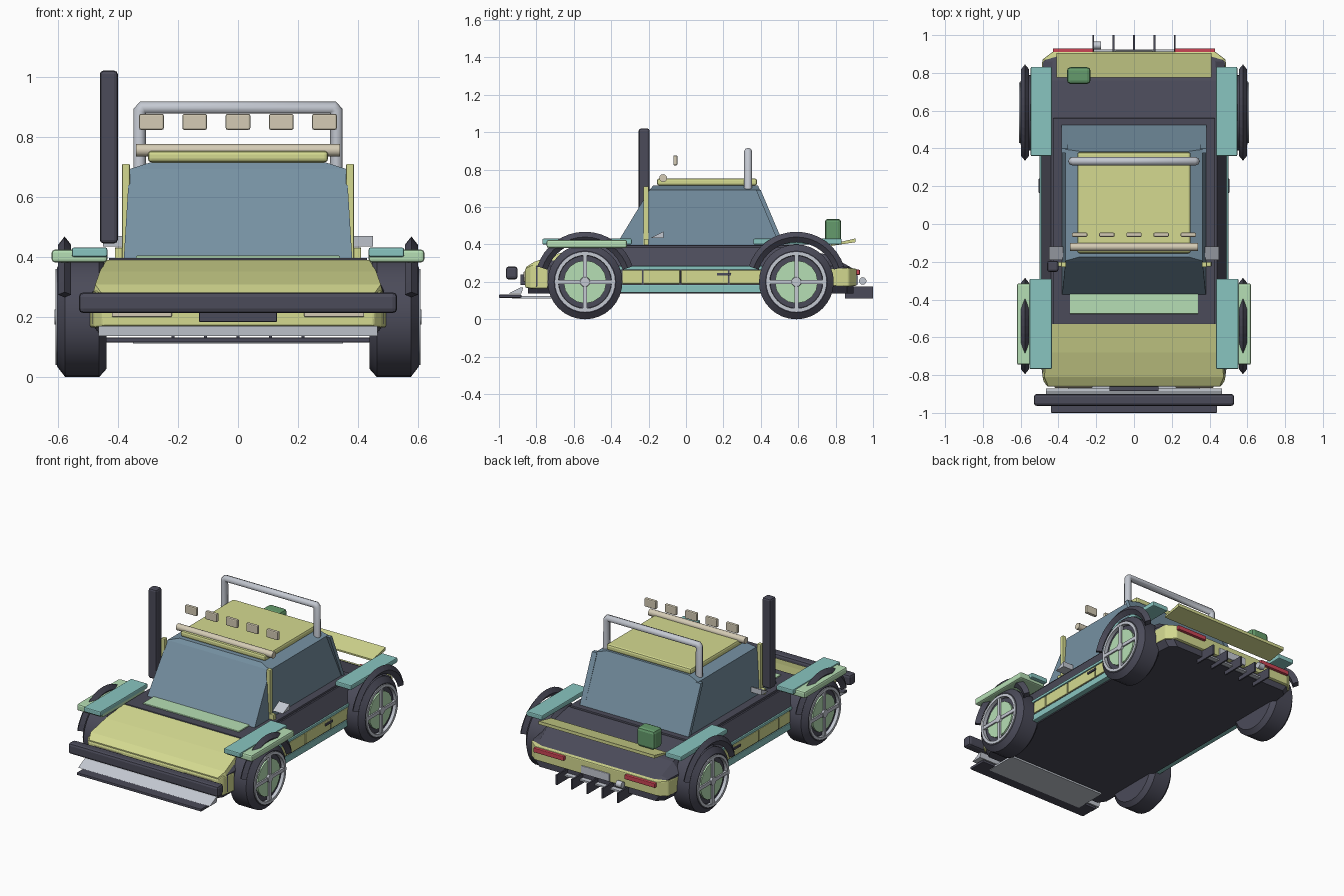
import bpy, bmesh
from math import sin, cos, pi, radians
from mathutils import Vector

if "Cube" in bpy.data.objects:
    bpy.data.objects.remove(bpy.data.objects["Cube"])

COL = dict(yellow=(.66, .70, .28), dark=(.07, .07, .10), glass=(.18, .28, .36),
           teal=(.25, .56, .53), green=(.47, .74, .46), tan=(.66, .60, .46),
           metal=(.55, .58, .64), red=(.6, .06, .09), can=(.13, .33, .15))
MAT = {}
for k, c in COL.items():
    MAT[k] = bpy.data.materials.new(k)
    MAT[k].diffuse_color = (*c, 1)


def finish(name, bm, mat, bevel=0, smooth=False):
    bmesh.ops.recalc_face_normals(bm, faces=bm.faces)
    me = bpy.data.meshes.new(name)
    bm.to_mesh(me)
    bm.free()
    ob = bpy.data.objects.new(name, me)
    bpy.context.collection.objects.link(ob)
    me.materials.append(MAT[mat])
    if bevel:
        m = ob.modifiers.new("bevel", "BEVEL")
        m.width, m.segments = bevel, 2
    if smooth:
        bpy.context.view_layer.objects.active = ob
        ob.select_set(True)
        bpy.ops.object.shade_smooth_by_angle(angle=radians(35))
        ob.select_set(False)
    return ob


def loft(name, rings, mat, bevel=0, smooth=False):
    """Skin closed rings of points and cap both ends."""
    bm = bmesh.new()
    vs = [[bm.verts.new(p) for p in r] for r in rings]
    n = len(rings[0])
    for a, b in zip(vs, vs[1:]):
        for i in range(n):
            bm.faces.new((a[i], a[(i + 1) % n], b[(i + 1) % n], b[i]))
    bm.faces.new(vs[0])
    bm.faces.new(vs[-1])
    return finish(name, bm, mat, bevel, smooth)


def box(name, x, y, z, mat, bevel=.004):
    """Box from (min, max) pairs."""
    rings = [[(x[0], y[0], h), (x[1], y[0], h), (x[1], y[1], h), (x[0], y[1], h)] for h in z]
    return loft(name, rings, mat, bevel)


def pair(name, x, y, z, mat, bevel=.004):
    box(name + "_right", x, y, z, mat, bevel)
    box(name + "_left", (-x[1], -x[0]), y, z, mat, bevel)


def sections(name, secs, mat, bevel=0):
    """Body skin: each section is y plus a right-hand half profile of (x, z)."""
    return loft(name, [[(x, y, z) for x, z in p] + [(-x, y, z) for x, z in reversed(p)]
                       for y, p in secs], mat, bevel)


def lathe(name, centre, prof, mat, seg=32):
    """Profile of (x, radius) spun about the x axis."""
    cx, cy, cz = centre
    return loft(name, [[(cx + x, cy + r * sin(2 * pi * i / seg), cz - r * cos(2 * pi * i / seg))
                        for i in range(seg)] for x, r in prof], mat, 0, True)


# hull: dark tub with sloping shoulders
def hull_sec(y, w, zt, zb=.137, shoulder=.285):
    return y, [(w - .03, zb), (w, zb + .04), (w, min(shoulder, zt - .01)), (w - .05, zt)]

sections("hull", [hull_sec(-.845, .455, .27), hull_sec(-.80, .485, .295), hull_sec(-.53, .49, .382),
                  hull_sec(.56, .49, .385), hull_sec(.76, .49, .345), hull_sec(.86, .48, .29),
                  hull_sec(.895, .44, .27)], "dark")
box("cabin_ledge", (-.43, .43), (-.53, .56), (.36, .397), "dark")

# nose and hood
sections("nose", [(-.86, [(.45, .17), (.46, .27)]), (-.83, [(.48, .165), (.48, .287)]),
                  (-.74, [(.493, .165), (.493, .28)])], "yellow", .006)
sections("hood", [(-.855, [(.46, .26), (.455, .28)]), (-.81, [(.485, .27), (.475, .308)]),
                  (-.68, [(.47, .32), (.46, .352)]), (-.53, [(.45, .37), (.438, .390)])], "yellow")
box("cowl", (-.34, .34), (-.476, -.36), (.39, .404), "green")

# tail
sections("tail", [(.74, [(.493, .18), (.493, .27)]), (.87, [(.485, .175), (.485, .275)]),
                  (.912, [(.43, .18), (.43, .27)])], "yellow", .006)
sections("spoiler", [(.775, [(.41, .392), (.41, .402)]), (.905, [(.41, .412), (.41, .432)])], "yellow")
pair("tail_light", (.215, .43), (.90, .93), (.237, .265), "red")
box("rear_plate", (-.10, .10), (.90, .92), (.185, .235), "metal")
lathe("exhaust", (-.195, .945, .205), [(-.02, .02), (.02, .02)], "metal", 12)
for i in range(5):
    x = (i - 2) * .108
    box(f"diffuser_fin_{i}", (x - .005, x + .005), (.85, 1.0), (.112, .176), "dark", 0)
box("diffuser_plate", (-.215, .215), (.85, .925), (.14, .15), "metal", 0)

# greenhouse and roof
loft("glass_cabin", [[(s * x, y, z) for s, y in ((-1, a), (1, a), (1, b), (-1, b))]
                     for x, a, b, z in ((.38, -.375, .525, .395), (.362, -.195, .395, .692),
                                        (.29, -.175, .385, .715))], "glass")
box("roof", (-.30, .30), (-.155, .38), (.715, .753), "yellow", .012)
pair("door_pillar", (.36, .386), (-.228, -.2), (.39, .71), "yellow")
pair("pillar_foot", (.36, .41), (-.225, -.20), (.39, .43), "yellow")
for s, side in ((1, "right"), (-1, "left")):
    loft(f"mirror_{side}", [[(s * x, -.19, .435), (s * x, -.12, .435), (s * x, -.12, .47)]
                            for x in (.375, .45)], "metal")
    # rear pillar along the back glass edge
    loft(f"rear_pillar_{side}", [[(s * .385, y, z), (s * .385, y + .025, z),
                                  (s * .35, y + .025, z), (s * .35, y, z)]
                                 for y, z in ((.50, .395), (.375, .69))], "glass")

# roof light bar and floating lamps
lathe("light_bar", (0, -.122, .755), [(-.34, .021), (.34, .021)], "tan", 12)
for i in range(5):
    x = (i - 2) * .144
    box(f"roof_lamp_{i}", (x - .041, x + .041), (-.068, -.046), (.823, .876), "tan", .006)

# roll hoop
cu = bpy.data.curves.new("roll_hoop", "CURVE")
cu.dimensions = "3D"
cu.bevel_depth, cu.bevel_resolution = .022, 2
cu.use_fill_caps = True
sp = cu.splines.new("POLY")
path = [(-.327, .53), (-.327, .885), (-.317, .897), (.317, .897), (.327, .885), (.327, .53)]
sp.points.add(len(path) - 1)
for p, (x, z) in zip(sp.points, path):
    p.co = (x, .332, z, 1)
cu.materials.append(MAT["metal"])
bpy.context.collection.objects.link(bpy.data.objects.new("roll_hoop", cu))

# snorkel and fuel can
box("snorkel", (-.46, -.40), (-.253, -.195), (.445, 1.02), "dark", .012)
box("fuel_can", (-.355, -.23), (.742, .83), (.415, .537), "can", .018)

# bumper, lamps, splitter
box("bull_bar", (-.53, .53), (-.963, -.90), (.213, .282), "dark", .015)
pair("headlight", (.22, .42), (-.868, -.84), (.20, .255), "tan")
box("front_plate", (-.13, .13), (-.885, -.85), (.183, .24), "dark")
box("splitter", (-.44, .44), (-1.0, -.88), (.115, .132), "dark")
box("skid_plate", (-.35, .35), (-.93, -.72), (.112, .124), "metal", 0)
loft("splitter_blade", [[(x, -.95, .137), (x, -.88, .137), (x, -.87, .17), (x, -.885, .17)]
                        for x in (-.465, .465)], "metal")

# side trim: doors, belt and sill
for i, (a, b) in enumerate(((-.34, -.235), (-.228, -.033), (-.026, .225), (.232, .41))):
    pair(f"door_panel_{i}", (.47, .498), (a, b), (.19, .263), "yellow")
pair("belt_strip", (.47, .5), (-.36, .42), (.266, .284), "teal")
pair("sill", (.45, .497), (-.38, .43), (.142, .184), "teal")
pair("door_handle", (.49, .505), (.165, .24), (.233, .247), "dark", .002)

# fenders
pair("front_fender", (.435, .62), (-.745, -.315), (.382, .424), "green", .01)
pair("front_fender_cap", (.435, .553), (-.768, -.29), (.40, .431), "teal", .006)
pair("rear_fender_cap", (.435, .547), (.36, .832), (.40, .431), "teal", .006)

# wheels and arches
for end, wy in (("front", -.54), ("rear", .59)):
    for s, side in ((1, "right"), (-1, "left")):
        tag, c = f"{end}_{side}", (0, wy, .2)
        tyre = [(.437, .12), (.437, .172), (.462, .2), (.575, .2), (.602, .165), (.602, .15), (.585, .14)]
        lathe("tyre_" + tag, c, [(s * x, r) for x, r in tyre], "dark")
        lathe("wheel_disc_" + tag, c, [(s * .57, .115), (s * .597, .115)], "green", 16)
        lathe("wheel_rim_" + tag, c, [(s * x, r) for x, r in
              ((.58, .16), (.608, .16), (.608, .142), (.58, .142))], "metal")
        for k, (h, v) in enumerate(((.15, .011), (.011, .15))):
            box(f"wheel_spoke_{k}_{tag}", sorted((s * .59, s * .606)), (wy - h, wy + h),
                (.2 - v, .2 + v), "metal", 0)
        lathe("wheel_hub_" + tag, c, [(s * .58, .03), (s * .61, .025)], "metal", 12)
        arch = []
        for i in range(17):
            a = radians(18 + 144 * i / 16)
            arch.append([(s * (.577 + dx), wy + r * cos(a), .2 + r * sin(a))
                         for dx, r in ((0, .268), (.022, .24), (0, .212), (-.022, .24))])
        loft("wheel_arch_" + tag, arch, "dark")

for m in bpy.data.materials:
    if m.users and not m.is_grease_pencil:
        m.use_nodes = True
        m.node_tree.nodes["Principled BSDF"].inputs["Base Color"].default_value = m.diffuse_color
